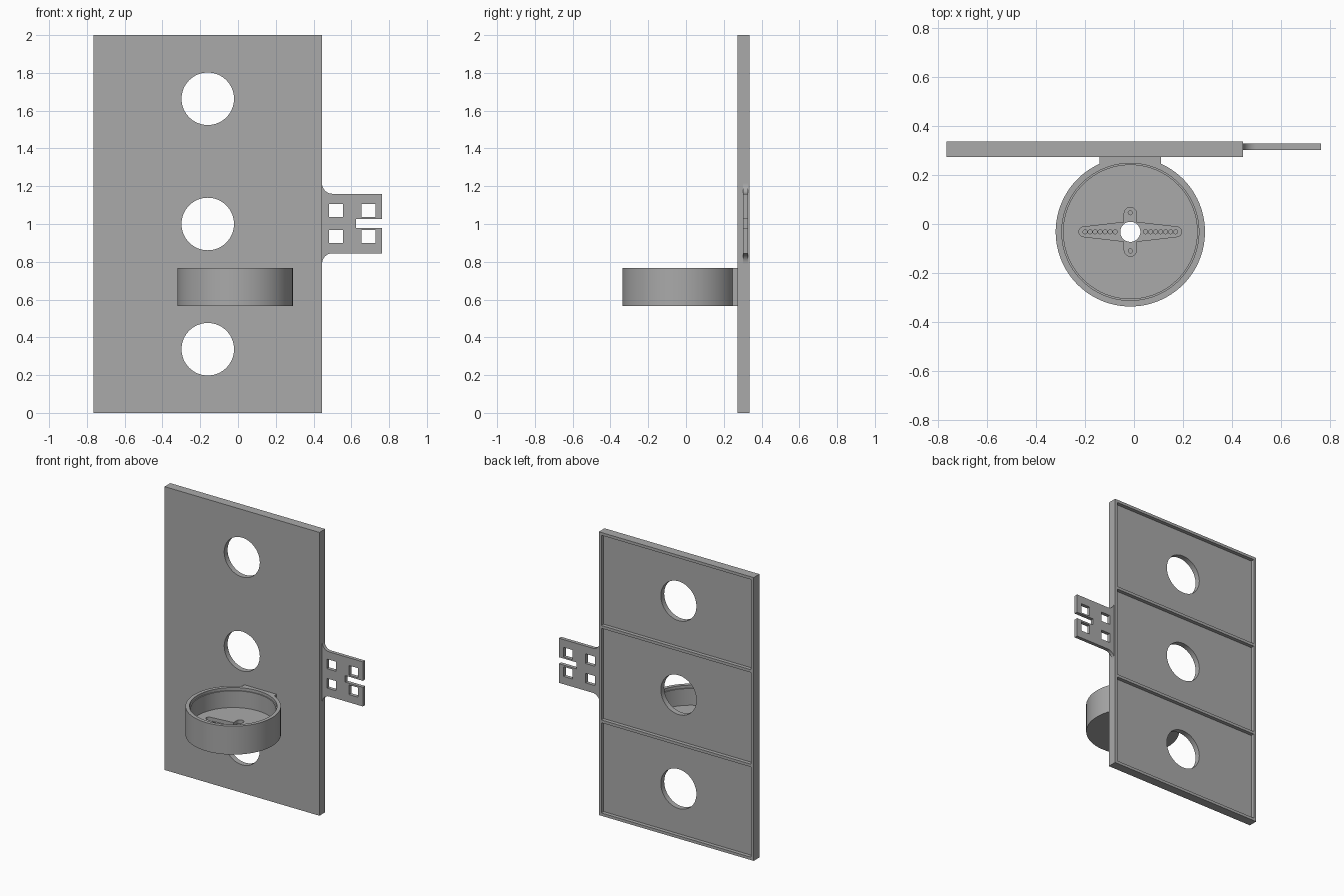
import bpy, bmesh
from math import sin, cos, pi
from mathutils import Vector

if "Cube" in bpy.data.objects:
    bpy.data.objects.remove(bpy.data.objects["Cube"], do_unlink=True)

grey = bpy.data.materials.new("plain grey")
grey.use_nodes = True
grey.diffuse_color = (0.4, 0.4, 0.4, 1)
grey.node_tree.nodes["Principled BSDF"].inputs["Base Color"].default_value = (0.4, 0.4, 0.4, 1)


def prism(name, outline, low, high, axis="z"):
    """Extrude a flat outline from low to high along z, or along y for an x-z outline."""
    def place(p, d):
        return Vector((p[0], p[1], d)) if axis == "z" else Vector((p[0], d, p[1]))
    bm = bmesh.new()
    face = bm.faces.new([bm.verts.new(place(p, low)) for p in outline])
    grown = bmesh.ops.extrude_face_region(bm, geom=[face])["geom"]
    verts = [v for v in grown if isinstance(v, bmesh.types.BMVert)]
    bmesh.ops.translate(bm, verts=verts, vec=place((0, 0), high - low))
    bmesh.ops.recalc_face_normals(bm, faces=bm.faces)
    mesh = bpy.data.meshes.new(name)
    bm.to_mesh(mesh)
    bm.free()
    mesh.materials.append(grey)
    obj = bpy.data.objects.new(name, mesh)
    bpy.context.collection.objects.link(obj)
    return obj


def rect(x0, x1, y0, y1):
    return [(x0, y0), (x1, y0), (x1, y1), (x0, y1)]


def arc(cx, cy, r, start, end, n):
    return [(cx + r * cos(start + (end - start) * i / n),
             cy + r * sin(start + (end - start) * i / n)) for i in range(n + 1)]


def circle(cx, cy, r, n=64):
    return arc(cx, cy, r, 0, 2 * pi, n)[:-1]


def combine(target, tool, operation="DIFFERENCE"):
    """Apply a boolean and discard the tool."""
    mod = target.modifiers.new("bool", "BOOLEAN")
    mod.operation, mod.solver, mod.object = operation, "EXACT", tool
    graph = bpy.context.evaluated_depsgraph_get()
    mesh = bpy.data.meshes.new_from_object(target.evaluated_get(graph))
    target.modifiers.clear()
    target.data = mesh
    bpy.data.objects.remove(tool, do_unlink=True)


# Back panel with three recessed bays and a round hole in each
FRONT, BACK = 0.273, 0.337
panel = prism("back_panel", rect(-0.765, 0.445, 0, 2), FRONT, BACK, "y")
RIM, BAY = 0.02, 2 / 3
for i in range(3):
    z0 = RIM if i == 0 else i * BAY + RIM / 2
    z1 = 2 - RIM if i == 2 else (i + 1) * BAY - RIM / 2
    combine(panel, prism("bay", rect(-0.765 + RIM, 0.445 - RIM, z0, z1), BACK - 0.026, 0.4, "y"))
    combine(panel, prism("hole", circle(-0.16, 1 + (i - 1) * 0.663, 0.139), 0.2, 0.4, "y"))

# Side tab with filleted root, four square windows and an end slot
F = 0.055
top = arc(0.445 + F, 1.16 + F, F, pi, 1.5 * pi, 10)
bottom = [(x, 2.005 - z) for x, z in reversed(top)]
outline = [(0.44, 1.16 + F)] + top + [(0.763, 1.16), (0.763, 0.845)] + bottom + [(0.44, 0.845 - F)]
tab = prism("side_tab", outline, 0.303, 0.328, "y")
for x in (0.483, 0.655):
    for z in (0.9, 1.037):
        combine(tab, prism("window", rect(x, x + 0.072, z, z + 0.068), 0.2, 0.4, "y"))
combine(tab, prism("slot", rect(0.625, 0.8, 0.98, 1.026), 0.2, 0.4, "y"))

# Round cup with a mounting pad, hollow with a small step below the lip
CX, CY, Z0, Z1, FLOOR = -0.015, -0.032, 0.567, 0.768, 0.63
cup = prism("cup", circle(CX, CY, 0.305, 96), Z0, Z1)
combine(cup, prism("pad", rect(CX - 0.126, CX + 0.126, 0.2, FRONT + 0.002), Z0, Z1), "UNION")
combine(cup, prism("bore", circle(CX, CY, 0.273, 96), FLOOR, 1))
combine(cup, prism("lip", circle(CX, CY, 0.28, 96), Z1 - 0.02, 1))


def arm(length, end_r, mid_r):
    """Double arm, widest in the middle, with rounded ends."""
    d = length - end_r
    return ([(0, -mid_r)] + arc(d, 0, end_r, -pi / 2, pi / 2, 12)
            + [(0, mid_r)] + arc(-d, 0, end_r, pi / 2, 1.5 * pi, 12))


# Cross-shaped pocket in the floor, with a shaft hole and screw pits
POCKET = FLOOR - 0.025
long_arm = [(CX + x, CY + y) for x, y in arm(0.21, 0.02, 0.042)]
short_arm = [(CX - y, CY + x) for x, y in arm(0.1, 0.025, 0.0255)]
for shape in (long_arm, short_arm):
    combine(cup, prism("pocket", shape, POCKET, 0.7))
combine(cup, prism("shaft", circle(CX, CY, 0.041, 40), 0.4, 0.7))
pits = [(s * (0.062 + 0.0205 * i), 0) for s in (-1, 1) for i in range(7)]
for x, y in pits + [(0, 0.078), (0, -0.078)]:
    combine(cup, prism("pit", circle(CX + x, CY + y, 0.0085, 12), POCKET - 0.015, 0.7))

# Smooth the round walls and keep the edges sharp
bpy.ops.object.select_all(action="DESELECT")
for obj in (panel, tab, cup):
    obj.select_set(True)
bpy.context.view_layer.objects.active = cup
bpy.ops.object.shade_smooth_by_angle(angle=0.5)
